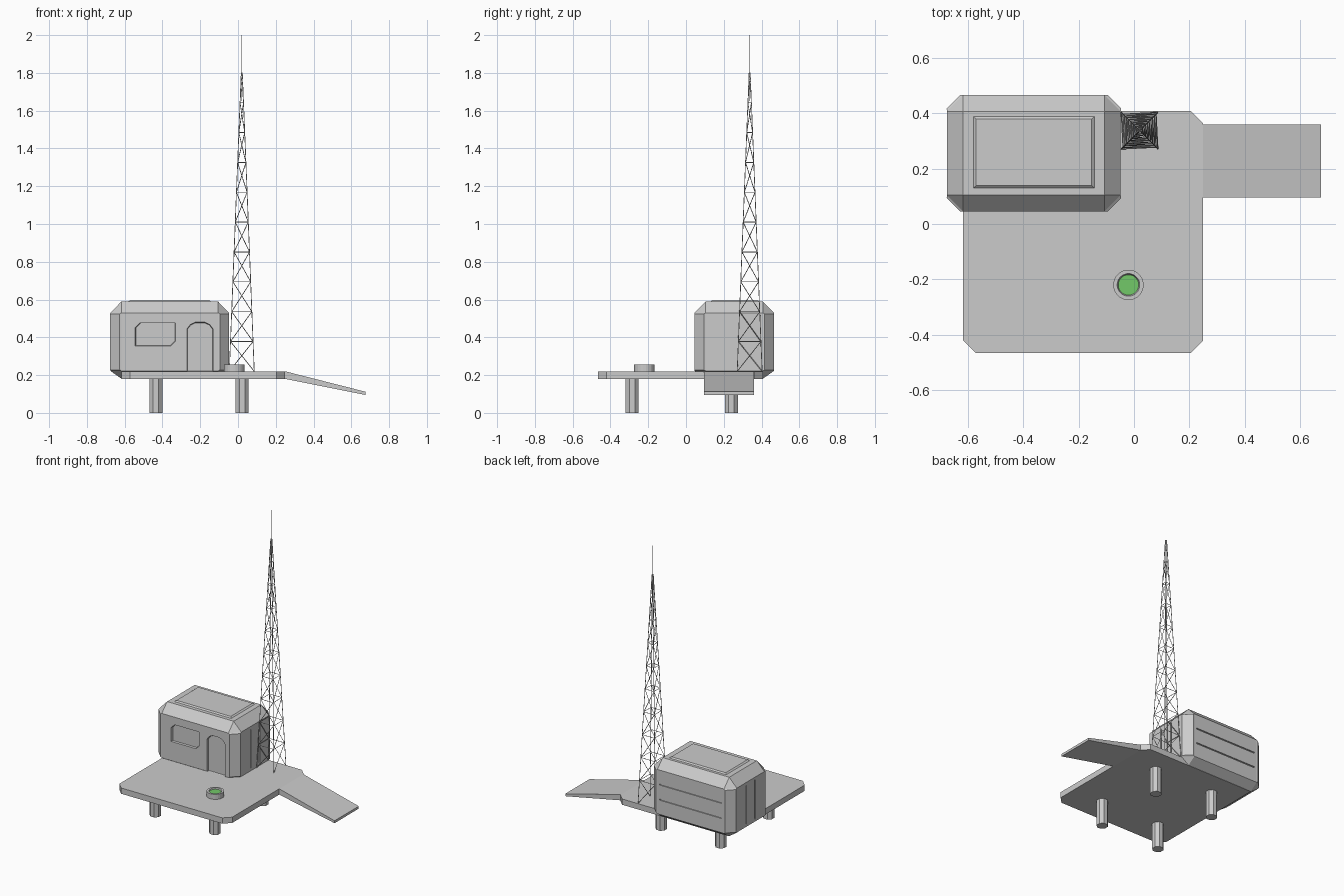
import bpy, bmesh, math
from mathutils import Vector

if "Cube" in bpy.data.objects:
    bpy.data.objects.remove(bpy.data.objects["Cube"])


def loft(name, rings):
    """Closed solid through rings with equal point counts."""
    bm = bmesh.new()
    vs = [[bm.verts.new(p) for p in r] for r in rings]
    n = len(rings[0])
    for a, b in zip(vs, vs[1:]):
        for i in range(n):
            j = (i + 1) % n
            bm.faces.new((a[i], a[j], b[j], b[i]))
    bm.faces.new(vs[0][::-1])
    bm.faces.new(vs[-1])
    bmesh.ops.remove_doubles(bm, verts=bm.verts, dist=1e-5)
    bmesh.ops.recalc_face_normals(bm, faces=bm.faces)
    return finish(name, bm)


def finish(name, bm):
    me = bpy.data.meshes.new(name)
    bm.to_mesh(me)
    bm.free()
    ob = bpy.data.objects.new(name, me)
    bpy.context.collection.objects.link(ob)
    return ob


def octagon(x0, x1, y0, y1, z, c):
    return [(x0 + c, y0, z), (x1 - c, y0, z), (x1, y0 + c, z), (x1, y1 - c, z),
            (x1 - c, y1, z), (x0 + c, y1, z), (x0, y1 - c, z), (x0, y0 + c, z)]


def rect(x0, x1, y0, y1, z):
    return [(x0, y0, z), (x1, y0, z), (x1, y1, z), (x0, y1, z)]


def circle(cx, cy, z, r, n):
    return [(cx + r * math.cos((i + .5) * math.tau / n),
             cy + r * math.sin((i + .5) * math.tau / n), z) for i in range(n)]


# Platform with clipped corners
loft("platform", [octagon(-.617, .25, -.465, .408, z, .045) for z in (.18, .22)])

# Sloping ramp
loft("ramp", [[(.25, y0, .18), (.675, y0, .095), (.675, y0, .112), (.25, y0, .22)]
              for y0 in (.095, .36)])

# Legs
for x in (-.435, .022):
    for y in (-.285, .24):
        loft("leg", [circle(x, y, z, .037, 8) for z in (0, .18)])

# Cabin: a box with every edge chamfered
X0, X1, Y0, Y1, C = -.675, -.048, .046, .465, .058


def cabin_rect(z):
    a, b, c, d = rect(X0 + C, X1 - C, Y0 + C, Y1 - C, z)
    return [a, b, b, c, c, d, d, a]


cabin = loft("cabin", [cabin_rect(.181), octagon(X0, X1, Y0, Y1, .222, C),
                       octagon(X0, X1, Y0, Y1, .53, C), cabin_rect(.59)])

# Raised panels on the four corner chamfers
bm = bmesh.new()
bm.from_mesh(cabin.data)
corners = [f for f in bm.faces if abs(f.normal.z) < .01
           and min(abs(f.normal.x), abs(f.normal.y)) > .5]
bmesh.ops.inset_individual(bm, faces=corners, thickness=.008, depth=.008)
bm.to_mesh(cabin.data)
bm.free()


def cut(ob, cutter):
    cutter.hide_render = True
    cutter.hide_set(True)
    m = ob.modifiers.new("cut", 'BOOLEAN')
    m.operation, m.solver, m.object = 'DIFFERENCE', 'EXACT', cutter


# Window and door recesses, bevelled inward
def recess(name, pts, depth):
    cx = sum(p[0] for p in pts) / len(pts)
    cz = sum(p[1] for p in pts) / len(pts)
    rings = []
    for y, s in ((Y0 - .02, 1), (Y0, 1), (Y0 + depth, .96)):
        rings.append([(cx + (x - cx) * s, y, cz + (z - cz) * s) for x, z in pts])
    cut(cabin, loft(name, rings))


recess("window_cutter", [(-.545, .355), (-.355, .355), (-.33, .38),
                         (-.33, .477), (-.52, .477), (-.545, .452)], .014)
recess("door_cutter", [(-.27, .215), (-.132, .215), (-.132, .445), (-.15, .468),
                       (-.175, .48), (-.227, .48), (-.252, .468), (-.27, .445)], .014)

# Panel grooves: horizontal on the back, vertical on both ends
for z in (.325, .43):
    cut(cabin, loft("back_groove_cutter", [rect(-.6, -.123, Y1 - .007, Y1 + .02, z + d)
                                           for d in (-.004, .004)]))
for x in (X0, X1):
    for y in (.207, .304):
        cut(cabin, loft("end_groove_cutter", [rect(x - .007, x + .007, y - .004, y + .004, z)
                                              for z in (.24, .51)]))

# Raised roof panel with sloping sides
loft("roof_panel", [rect(-.58, -.143, .13, .388, .585), rect(-.58, -.143, .13, .388, .59),
                    rect(-.57, -.153, .139, .379, .598)])

# Lattice tower
bm = bmesh.new()
TX, TY, ZB, ZT, BAYS = .02, .337, .22, 1.8, 10


def strut(a, b, r=.002):
    a, b = Vector(a), Vector(b)
    m = (b - a).to_track_quat('Z', 'Y').to_matrix().to_4x4()
    m.translation = (a + b) / 2
    bmesh.ops.create_cone(bm, cap_ends=True, segments=4, radius1=r, radius2=r,
                          depth=(b - a).length, matrix=m)


def level(i):
    h = .003 + .063 * (1 - i / BAYS)
    z = ZB + (ZT - ZB) * i / BAYS
    return rect(TX - h, TX + h, TY - h, TY + h, z)


for k in range(4):
    strut(level(0)[k], level(BAYS)[k])
for i in range(BAYS):
    lo, hi = level(i), level(i + 1)
    for k in range(4):
        j = (k + 1) % 4
        strut(hi[k], hi[j])
        strut(lo[k], hi[j])
strut((TX, TY, ZT - .15), (TX, TY, 2.0))
finish("lattice_tower", bm)

# Round button: ring with a green disc sunk in it
BX, BY = -.02, -.22
loft("button_ring", [circle(BX, BY, z, r, 24) for r, z in
                     ((.055, .219), (.055, .255), (.041, .255), (.037, .243))])
disc = loft("button_light", [circle(BX, BY, z, .037, 24) for z in (.235, .248)])
green = bpy.data.materials.new("green")
green.diffuse_color = (.17, .58, .14, 1)
green.use_nodes = True
green.node_tree.nodes["Principled BSDF"].inputs["Base Color"].default_value = green.diffuse_color
disc.data.materials.append(green)
